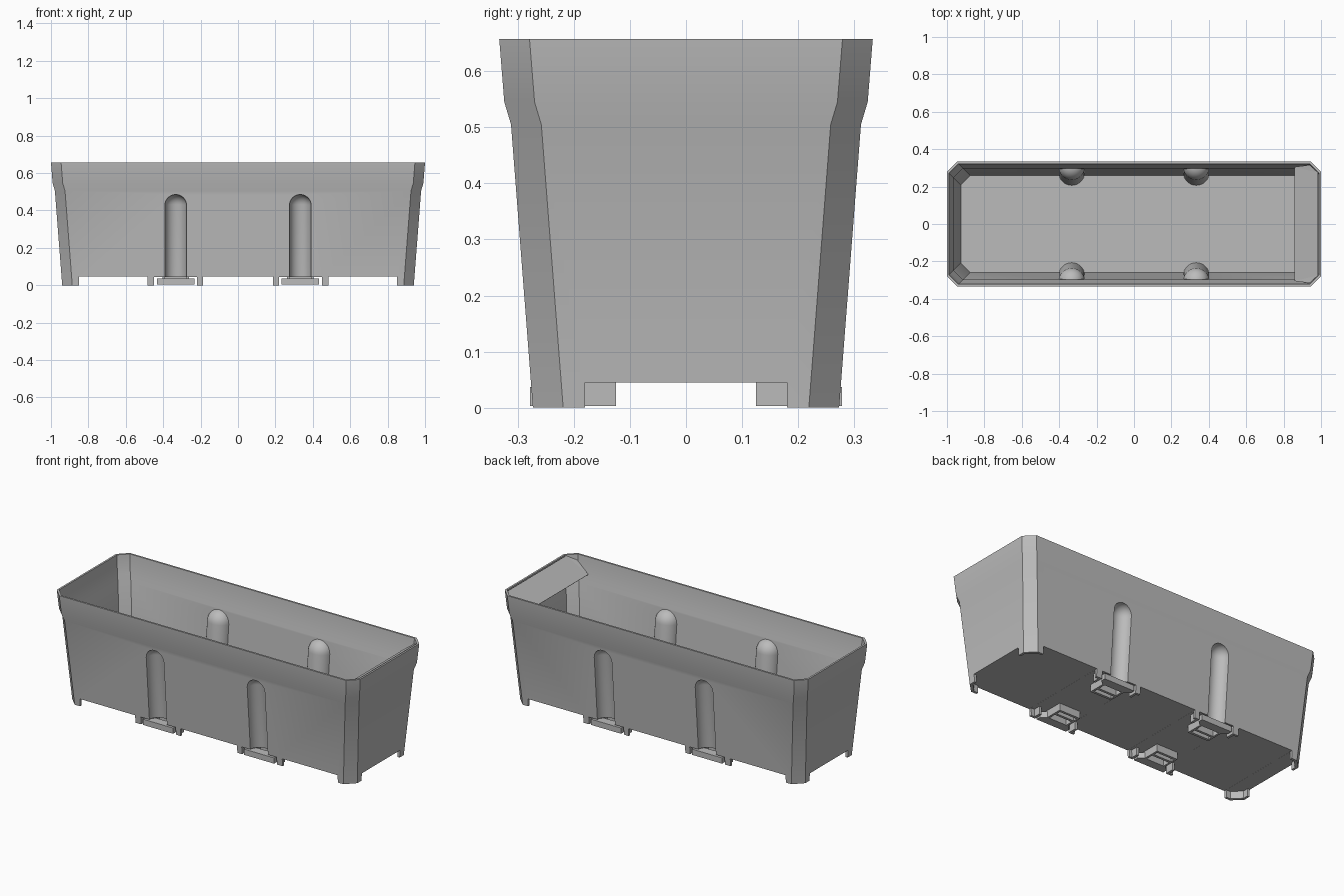
import bpy, bmesh, math
from mathutils import Vector, Matrix

if "Cube" in bpy.data.objects:
    bpy.data.objects.remove(bpy.data.objects["Cube"], do_unlink=True)

grey = bpy.data.materials.new("plain grey")
grey.use_nodes = True
grey.diffuse_color = (0.5, 0.5, 0.5, 1)
grey.node_tree.nodes["Principled BSDF"].inputs["Base Color"].default_value = (0.5, 0.5, 0.5, 1)


def to_object(name, bm):
    bmesh.ops.recalc_face_normals(bm, faces=bm.faces)
    mesh = bpy.data.meshes.new(name)
    bm.to_mesh(mesh)
    bm.free()
    mesh.materials.append(grey)
    obj = bpy.data.objects.new(name, mesh)
    bpy.context.collection.objects.link(obj)
    return obj


def octagon(hy, chamfer):
    hx = hy + 0.667
    quarter = [(hx, hy - chamfer), (hx - chamfer, hy)]
    pts = quarter + [(-x, y) for x, y in reversed(quarter)]
    return pts + [(-x, -y) for x, y in pts]


def loft(name, profile, chamfer):
    # stacked chamfered rectangles: profile holds (z, half depth)
    bm = bmesh.new()
    rings = [[bm.verts.new((x, y, z)) for x, y in octagon(hy, chamfer)] for z, hy in profile]
    bm.faces.new(rings[0])
    bm.faces.new(rings[-1])
    for a, b in zip(rings, rings[1:]):
        for i in range(8):
            j = (i + 1) % 8
            bm.faces.new((a[i], a[j], b[j], b[i]))
    return to_object(name, bm)


def prism(name, pts, z0, z1):
    bm = bmesh.new()
    base = bm.faces.new([bm.verts.new((x, y, z0)) for x, y in pts])
    top = bmesh.ops.extrude_face_region(bm, geom=[base])["geom"]
    moved = [v for v in top if isinstance(v, bmesh.types.BMVert)]
    bmesh.ops.translate(bm, verts=moved, vec=(0, 0, z1 - z0))
    return to_object(name, bm)


def box(name, x0, x1, y0, y1, z0, z1):
    return prism(name, [(x0, y0), (x1, y0), (x1, y1), (x0, y1)], z0, z1)


def capsule(name, x, side, radius):
    # round-topped column lying along the slanted outer wall
    foot, head = Vector((x, side * 0.27, -0.03)), Vector((x, side * 0.306, 0.427))
    axis = head - foot
    bm = bmesh.new()
    n, steps = 32, 8
    rows = [(radius, 0)] + [(radius * math.cos(t), axis.length + radius * math.sin(t))
                            for t in (math.pi / 2 * i / steps for i in range(steps))]
    rings = [[bm.verts.new((r * math.cos(2 * math.pi * k / n), r * math.sin(2 * math.pi * k / n), h))
              for k in range(n)] for r, h in rows]
    tip = bm.verts.new((0, 0, axis.length + radius))
    bm.faces.new(rings[0])
    for k in range(n):
        j = (k + 1) % n
        for a, b in zip(rings, rings[1:]):
            bm.faces.new((a[k], a[j], b[j], b[k]))
        bm.faces.new((rings[-1][k], rings[-1][j], tip))
    turn = axis.to_track_quat('Z', 'Y').to_matrix().to_4x4()
    bm.transform(Matrix.Translation(foot) @ turn)
    return to_object(name, bm)


def carve(target, cutters):
    for c in cutters:
        mod = target.modifiers.new("cut", 'BOOLEAN')
        mod.operation, mod.solver, mod.object = 'DIFFERENCE', 'EXACT', c
    bpy.context.view_layer.update()
    graph = bpy.context.evaluated_depsgraph_get()
    mesh = bpy.data.meshes.new_from_object(target.evaluated_get(graph))
    target.modifiers.clear()
    target.data = mesh
    for c in cutters:
        bpy.data.objects.remove(c, do_unlink=True)


SPOTS = [(x, s) for x in (-0.333, 0.333) for s in (-1, 1)]

# trough: outer body, hollowed by a cavity that leaves the column bulges
planter = loft("planter_body", [(0, 0.273), (0.505, 0.312), (0.545, 0.324), (0.657, 0.333)], 0.054)
cavity = loft("cavity", [(0.06, 0.259), (0.505, 0.298), (0.545, 0.311), (0.657, 0.322), (0.7, 0.326)], 0.05)
carve(cavity, [capsule("bulge", x, s, 0.07) for x, s in SPOTS])

# skirt below the floor, opened so only corner feet and clip tabs remain
cutters = [cavity, loft("underside", [(-0.02, 0.258), (0.045, 0.261)], 0.05)]
cutters.append(box("end_opening", -1.2, 1.2, -0.18, 0.18, -0.05, 0.045))
for x0, x1 in ((-0.85, -0.485), (-0.187, 0.187), (0.485, 0.85)):
    cutters.append(box("side_opening", x0, x1, -0.5, 0.5, -0.05, 0.0455))
for x in (-0.333, 0.333):
    cutters.append(box("clip_opening", x - 0.115, x + 0.115, -0.5, 0.5, -0.05, 0.0452))
cutters += [capsule("groove", x, s, 0.058) for x, s in SPOTS]
carve(planter, cutters)
bpy.ops.object.select_all(action='DESELECT')
planter.select_set(True)
bpy.context.view_layer.objects.active = planter
bpy.ops.object.shade_smooth_by_angle(angle=math.radians(25))

# clips under each groove: a chamfered bar, side links and inner fins
for i, (x, s) in enumerate(SPOTS):
    bar = [(-0.1, 0.278), (0.1, 0.278), (0.1, 0.25), (0.07, 0.225), (-0.07, 0.225), (-0.1, 0.25)]
    prism(f"clip_bar_{i}", [(x + px, s * py) for px, py in bar], 0.003, 0.037)
    for k, y in enumerate((0.125, 0.165)):
        box(f"clip_fin_{i}_{k}", x - 0.07, x + 0.07, s * y, s * (y + 0.015), 0.003, 0.045)
    for d in (-1, 1):
        a, b = x + d * 0.058, x + d * 0.07
        box(f"clip_link_{i}_{d}", a, b, s * 0.125, s * 0.24, 0.003, 0.046)
        box(f"clip_tab_{i}_{d}", x + d * 0.115, x + d * 0.13, s * 0.22, s * 0.265, 0.0, 0.046)

# sloping ledge inside the left end
bm = bmesh.new()
half = [(0.86, 0.305, 0.56), (0.94, 0.316, 0.62), (0.985, 0.275, 0.65)]
outline = half + [(x, -y, z) for x, y, z in reversed(half)]
bm.faces.new([bm.verts.new(p) for p in outline])
bmesh.ops.triangulate(bm, faces=bm.faces)
ledge = to_object("end_ledge", bm)
ledge.modifiers.new("thickness", 'SOLIDIFY').thickness = 0.004
